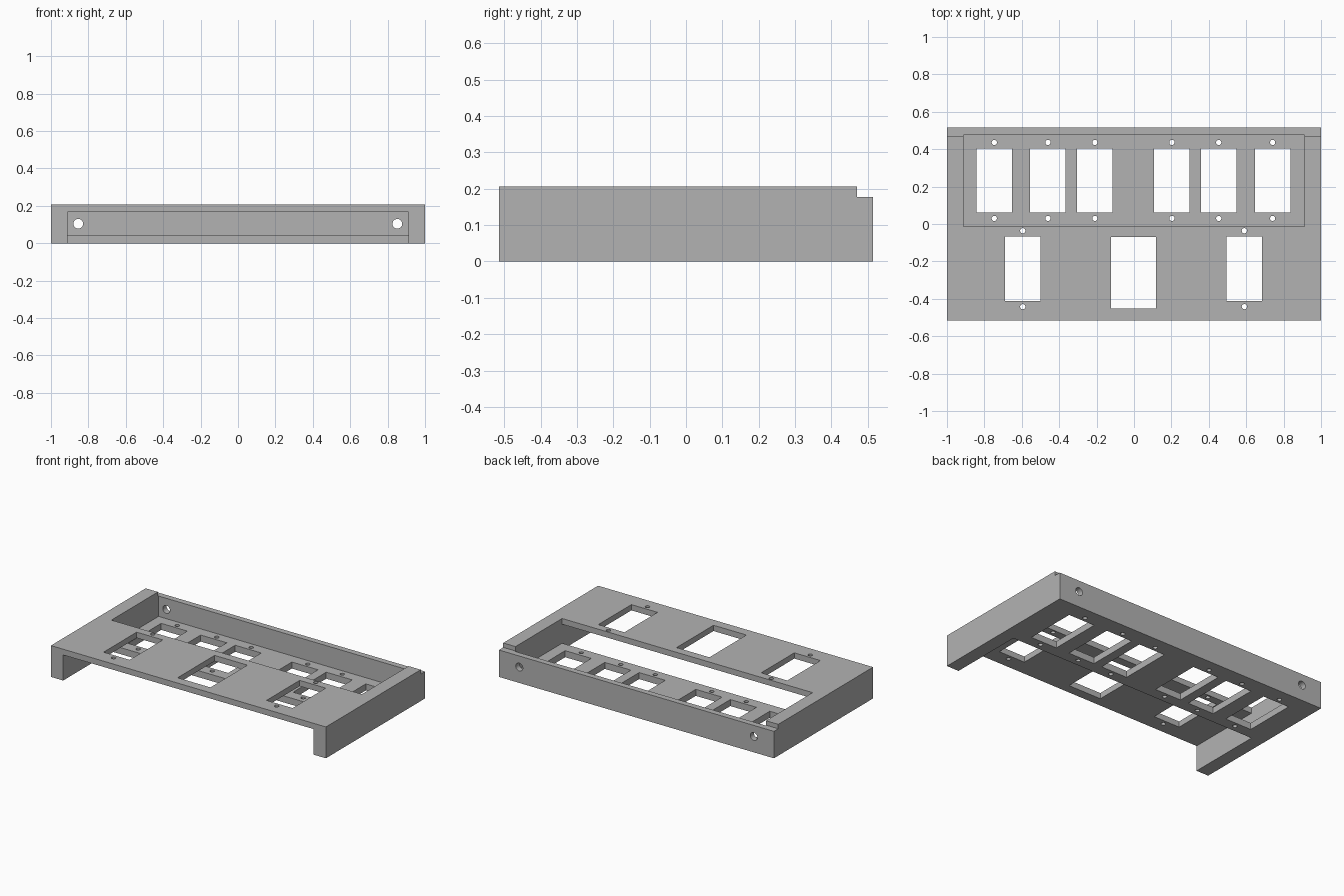
import bpy
import bmesh
import math
from mathutils import Matrix, Vector

cube = bpy.data.objects.get("Cube")
if cube:
    bpy.data.objects.remove(cube, do_unlink=True)

TOP = 0.206
HALF_Y = 0.515

# Single material
grey = bpy.data.materials.new("plain_grey")
grey.use_nodes = True
colour = (0.45, 0.45, 0.45, 1)
grey.diffuse_color = colour
grey.node_tree.nodes["Principled BSDF"].inputs["Base Color"].default_value = colour


def add_prism(bm, profile, half_width):
    """Extrude a (y, z) profile along x."""
    base = bm.faces.new([bm.verts.new((-half_width, y, z)) for y, z in profile])
    out = bmesh.ops.extrude_face_region(bm, geom=[base])
    verts = [g for g in out["geom"] if isinstance(g, bmesh.types.BMVert)]
    bmesh.ops.translate(bm, verts=verts, vec=Vector((2 * half_width, 0, 0)))


def add_box(bm, x0, x1, y0, y1, z0, z1):
    centre = Matrix.Translation(((x0 + x1) / 2, (y0 + y1) / 2, (z0 + z1) / 2))
    bmesh.ops.create_cube(bm, size=1, matrix=centre @ Matrix.Diagonal((x1 - x0, y1 - y0, z1 - z0, 1)))


def add_hole(bm, location, radius, depth, along_y=False):
    turn = Matrix.Rotation(math.pi / 2 if along_y else 0, 4, "X")
    bmesh.ops.create_cone(bm, cap_ends=True, segments=24, radius1=radius, radius2=radius,
                          depth=depth, matrix=Matrix.Translation(location) @ turn)


def make_object(name, bm):
    bmesh.ops.recalc_face_normals(bm, faces=bm.faces)
    mesh = bpy.data.meshes.new(name)
    bm.to_mesh(mesh)
    bm.free()
    mesh.materials.append(grey)
    obj = bpy.data.objects.new(name, mesh)
    bpy.context.collection.objects.link(obj)
    return obj


def cut(target, bm, name):
    """Subtract a cutter mesh, then discard it."""
    cutter = make_object(name, bm)
    cutter.hide_render = True
    mod = target.modifiers.new(name, "BOOLEAN")
    mod.operation = "DIFFERENCE"
    mod.solver = "EXACT"
    mod.object = cutter
    bpy.context.view_layer.objects.active = target
    bpy.ops.object.modifier_apply(modifier=mod.name)
    bpy.data.objects.remove(cutter, do_unlink=True)


# Solid block for the whole panel housing
bm = bmesh.new()
add_box(bm, -1, 1, -HALF_Y, HALF_Y, 0, TOP)
housing = make_object("panel_housing", bm)

# Stepped hollow: leaves a raised front deck, a low rear deck and the walls
STEP, BACK, FLOOR, DECK = -0.014, 0.476, 0.043, 0.168
bm = bmesh.new()
add_prism(bm, [(-1, -1), (STEP, -1), (STEP, FLOOR), (BACK, FLOOR),
               (BACK, 1), (STEP, 1), (STEP, DECK), (-1, DECK)], 0.911)
cut(housing, bm, "hollow_cutter")

# Lowered lip along the back wall
bm = bmesh.new()
add_box(bm, -2, 2, 0.47, 1, 0.177, 1)
cut(housing, bm, "lip_cutter")

# Switch windows, each with a screw hole before and behind
bm = bmesh.new()
rear_row = (-0.747, -0.46, -0.209, 0.203, 0.453, 0.741)
front_row = (-0.595, 0.59)
for xs, y_mid in ((rear_row, 0.233), (front_row, -0.239)):
    for x in xs:
        add_box(bm, x - 0.095, x + 0.095, y_mid - 0.172, y_mid + 0.172, -1, 1)
        for side in (-1, 1):
            add_hole(bm, (x, y_mid + side * 0.203, 0), 0.014, 2)

# Larger centre window
add_box(bm, -0.122, 0.117, -0.453, -0.069, -1, 1)

# Mounting holes through the back wall
for x in (-0.854, 0.852):
    add_hole(bm, (x, HALF_Y, 0.104), 0.026, 0.2, along_y=True)
cut(housing, bm, "opening_cutter")

# Smooth only the round hole walls
bpy.ops.object.select_all(action="DESELECT")
housing.select_set(True)
bpy.context.view_layer.objects.active = housing
bpy.ops.object.shade_smooth_by_angle(angle=math.radians(30))
